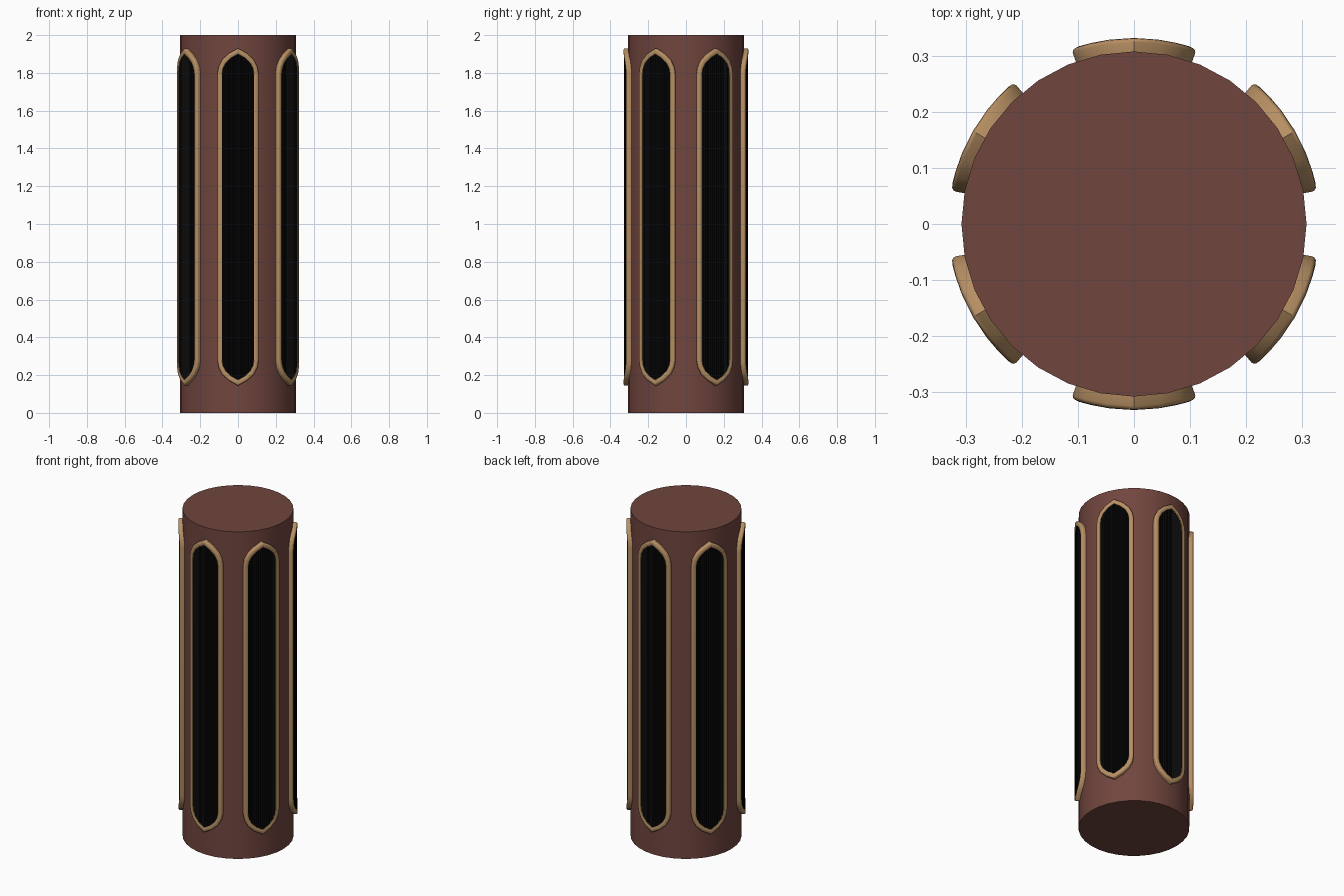
import bpy, bmesh, math
from math import sin, cos, pi

if "Cube" in bpy.data.objects:
    bpy.data.objects.remove(bpy.data.objects["Cube"])

R = 0.33            # radius used to wrap the flat outlines
MID = 1.037         # height of the panel centres


def material(name, rgb):
    m = bpy.data.materials.new(name)
    m.diffuse_color = (*rgb, 1)
    m.use_nodes = True
    m.node_tree.nodes["Principled BSDF"].inputs["Base Color"].default_value = m.diffuse_color
    return m


BROWN = material("red_brown", (0.165, 0.060, 0.048))
TAN = material("tan_trim", (0.47, 0.275, 0.125))
BLACK = material("black", (0.003, 0.003, 0.003))


def finish(name, bm, mat, angle=30):
    bmesh.ops.recalc_face_normals(bm, faces=bm.faces)
    me = bpy.data.meshes.new(name)
    bm.to_mesh(me)
    bm.free()
    me.materials.append(mat)
    ob = bpy.data.objects.new(name, me)
    bpy.context.collection.objects.link(ob)
    bpy.ops.object.select_all(action='DESELECT')
    ob.select_set(True)
    bpy.context.view_layer.objects.active = ob
    bpy.ops.object.shade_smooth_by_angle(angle=math.radians(angle))
    return ob


def wrap(s, z, r, a):
    """Flat outline point (s across, z up) onto a cylinder of radius r at angle a."""
    t = a + s / R
    return (r * cos(t), r * sin(t), MID + z)


# Pointed-arch outline, right upper quarter, then mirrored both ways
W = 0.1135
quarter = [(W, 0.758), (0.94 * W, 0.795), (0.77 * W, 0.832), (0.45 * W, 0.865), (0, 0.893)]
right = [(s, -z) for s, z in reversed(quarter)] + quarter
outline = right + [(-s, z) for s, z in reversed(right[1:-1])]


def inset(pts, d):
    """Move a closed counter-clockwise outline inwards with mitred corners."""
    out = []
    n = len(pts)
    for i in range(n):
        (x0, y0), (x1, y1), (x2, y2) = pts[i - 1], pts[i], pts[(i + 1) % n]
        l1, l2 = math.hypot(x1 - x0, y1 - y0), math.hypot(x2 - x1, y2 - y1)
        n1 = (-(y1 - y0) / l1, (x1 - x0) / l1)
        n2 = (-(y2 - y1) / l2, (x2 - x1) / l2)
        k = d / (1 + n1[0] * n2[0] + n1[1] * n2[1])
        out.append((x1 + k * (n1[0] + n2[0]), y1 + k * (n1[1] + n2[1])))
    return out


# Frame cross-section: inward distance, radius
section = [(0, 0.300), (0, 0.324), (0.002, 0.328), (0.006, 0.3305), (0.013, 0.3315),
           (0.021, 0.3305), (0.026, 0.328), (0.028, 0.322), (0.028, 0.300)]


def frame(name, a):
    bm = bmesh.new()
    rings = [[bm.verts.new(wrap(s, z, r, a)) for s, z in inset(outline, d)] for d, r in section]
    n = len(outline)
    for j in range(len(rings)):
        p, q = rings[j], rings[(j + 1) % len(rings)]
        for i in range(n):
            k = (i + 1) % n
            bm.faces.new((p[i], p[k], q[k], q[i]))
    finish(name, bm, TAN, 40)


# Panel edge runs under the middle of the frame
edge = inset(outline, 0.016)
top_edge = sorted(p for p in edge[len(quarter):] if p[1] > 0)
top_edge = sorted({(round(s, 6), round(z, 6)) for s, z in edge if z > 0})


def edge_height(s):
    for (s0, z0), (s1, z1) in zip(top_edge, top_edge[1:]):
        if s0 <= s <= s1 and s1 > s0:
            return z0 + (z1 - z0) * (s - s0) / (s1 - s0)
    return top_edge[0][1]


def panel(name, a):
    """Black insert with fine vertical ridges."""
    bm = bmesh.new()
    half, n = top_edge[-1][0], 32
    cols = []
    for i in range(n + 1):
        s = -half + 2 * half * i / n
        h = edge_height(s)
        r = 0.3275 if i % 2 else 0.3235
        cols.append([bm.verts.new(wrap(s, z, q, a))
                     for z, q in ((-h, 0.30), (-h, r), (h, r), (h, 0.30))])
    for p, q in zip(cols, cols[1:]):
        for j in range(4):
            k = (j + 1) % 4
            bm.faces.new((p[j], p[k], q[k], q[j]))
    bm.faces.new(cols[0])
    bm.faces.new(cols[-1])
    finish(name, bm, BLACK, 20)


# Column body
bm = bmesh.new()
bmesh.ops.create_cone(bm, cap_ends=True, segments=32, radius1=0.3075, radius2=0.3075, depth=2)
bmesh.ops.translate(bm, verts=bm.verts, vec=(0, 0, 1))
finish("column_body", bm, BROWN)

# Six framed panels around the column, one facing the front
for i in range(6):
    angle = -pi / 2 + i * pi / 3
    frame(f"panel_frame_{i + 1}", angle)
    panel(f"panel_insert_{i + 1}", angle)
